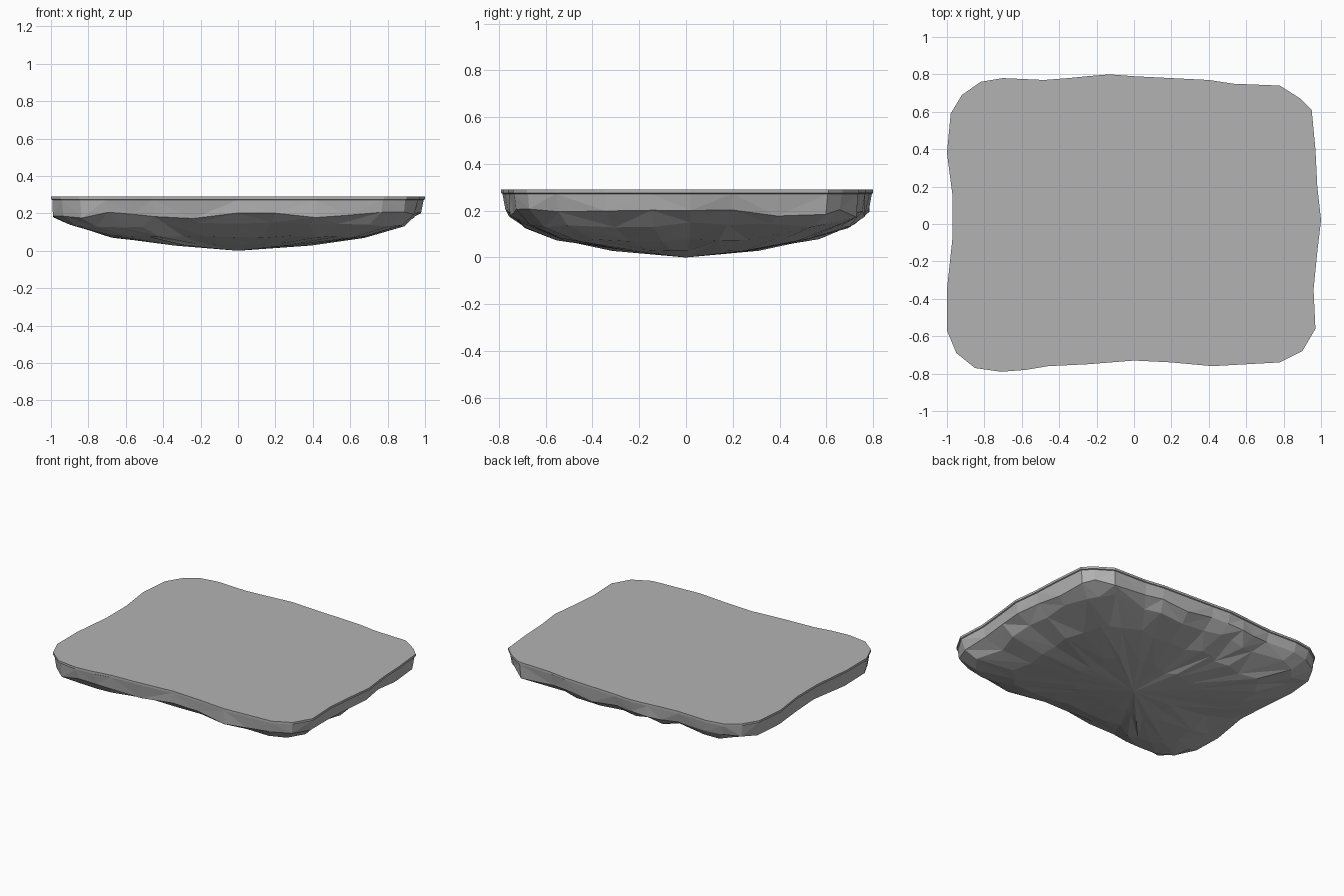
import bpy
import bmesh
import random
from mathutils import Vector

random.seed(4)

default_cube = bpy.data.objects.get("Cube")
if default_cube:
    bpy.data.objects.remove(default_cube, do_unlink=True)


def make_material(name, value):
    material = bpy.data.materials.new(name)
    colour = (value, value, value, 1)
    material.diffuse_color = colour
    material.use_nodes = True
    shader = material.node_tree.nodes["Principled BSDF"]
    shader.inputs["Base Color"].default_value = colour
    shader.inputs["Roughness"].default_value = 0.9
    return material


# Wavy plan outline of the slab, counter-clockwise from the left (+x) edge
outline = [Vector(point) for point in (
    (1, .02), (.98, .2), (.97, .4), (.95, .61), (.89, .67), (.78, .74),
    (.53, .75), (.4, .77), (.2, .78), (0, .79), (-.13, .8), (-.25, .79),
    (-.35, .78), (-.48, .77), (-.7, .78), (-.82, .76), (-.92, .69),
    (-.98, .59), (-1, .38), (-.97, .15), (-.97, -.07), (-1, -.35),
    (-1, -.57), (-.95, -.69), (-.85, -.77), (-.71, -.79), (-.58, -.78),
    (-.46, -.76), (-.25, -.75), (0, -.73), (.2, -.74), (.42, -.76),
    (.6, -.75), (.78, -.74), (.9, -.68), (.97, -.56), (.96, -.35),
    (.98, -.15))]

# Rings from rim to belly: scale, height, scale jitter, height jitter
rings = (
    (1, .29, 0, 0),
    (1, .275, 0, 0),
    (.993, .272, 0, 0),
    (.98, .19, .012, .018),
    (.89, .138, .025, .014),
    (.67, .075, .04, .007),
    (.36, .03, .04, .003),
)


def add_ring(bm, scale, height, scale_jitter, height_jitter):
    verts = []
    for point in outline:
        flat = point * (scale + random.uniform(-scale_jitter, scale_jitter))
        lift = random.uniform(-height_jitter, height_jitter)
        verts.append(bm.verts.new((flat.x, flat.y, height + lift)))
    return verts


def bridge(bm, upper, lower, faceted):
    """Join two rings with quads, or with alternating triangles."""
    count = len(upper)
    for i in range(count):
        j = (i + 1) % count
        a, b, c, d = upper[i], lower[i], lower[j], upper[j]
        if not faceted:
            bm.faces.new((a, b, c, d))
        elif i % 2:
            bm.faces.new((a, b, c))
            bm.faces.new((a, c, d))
        else:
            bm.faces.new((a, b, d))
            bm.faces.new((b, c, d))


# Rock slab: flat top, thin rim, rough sides and a shallow pointed belly
bm = bmesh.new()
layers = [add_ring(bm, *ring) for ring in rings]
bm.faces.new(layers[0])
for level, (upper, lower) in enumerate(zip(layers, layers[1:])):
    bridge(bm, upper, lower, faceted=level > 1)

# Fan closing the belly at its lowest point
tip = bm.verts.new((0, 0, 0))
last = layers[-1]
for i, vert in enumerate(last):
    bm.faces.new((vert, tip, last[(i + 1) % len(last)]))
bmesh.ops.recalc_face_normals(bm, faces=bm.faces)

mesh = bpy.data.meshes.new("rock_slab")
bm.to_mesh(mesh)
bm.free()
mesh.materials.append(make_material("stone grey", 0.45))
slab = bpy.data.objects.new("rock_slab", mesh)
bpy.context.collection.objects.link(slab)
